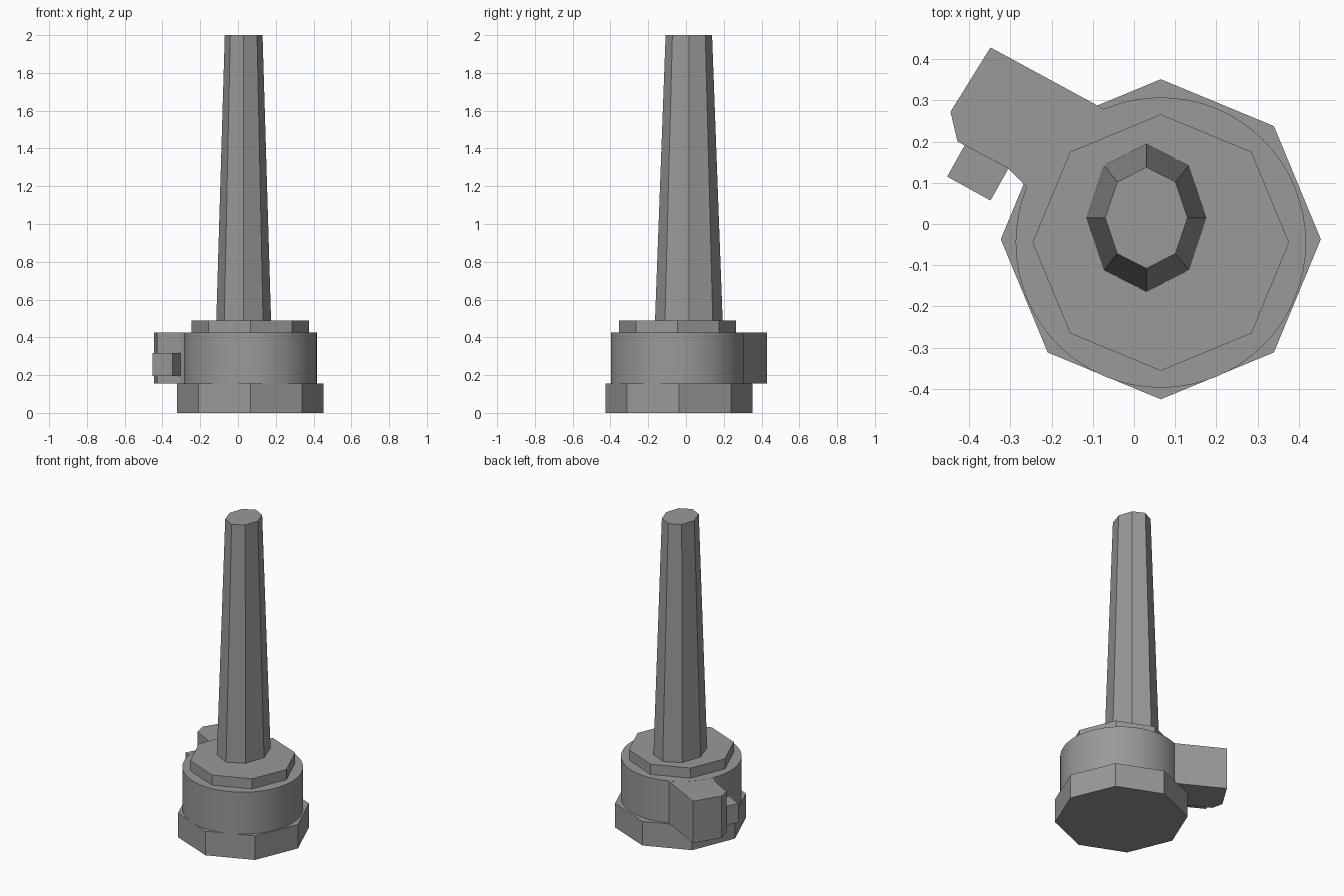
import bpy, math

if "Cube" in bpy.data.objects:
    bpy.data.objects.remove(bpy.data.objects["Cube"])

grey = bpy.data.materials.new("grey")
grey.diffuse_color = (0.32, 0.32, 0.32, 1)
grey.use_nodes = True
grey.node_tree.nodes["Principled BSDF"].inputs["Base Color"].default_value = grey.diffuse_color


def loft(name, bottom, top, z0, z1):
    """Solid between two matching counter-clockwise outlines."""
    n = len(bottom)
    verts = [(x, y, z0) for x, y in bottom] + [(x, y, z1) for x, y in top]
    faces = [tuple(reversed(range(n))), tuple(range(n, 2 * n))]
    faces += [(i, (i + 1) % n, (i + 1) % n + n, i + n) for i in range(n)]
    mesh = bpy.data.meshes.new(name)
    mesh.from_pydata(verts, [], faces)
    mesh.materials.append(grey)
    obj = bpy.data.objects.new(name, mesh)
    bpy.context.collection.objects.link(obj)
    return obj


def ring(cx, cy, rx, ry, n=8):
    return [(cx + rx * math.cos(math.tau * i / n),
             cy + ry * math.sin(math.tau * i / n)) for i in range(n)]


def prism(name, outline, z0, z1):
    return loft(name, outline, outline, z0, z1)


# octagonal foot
prism("base", ring(0.065, -0.037, 0.388, 0.388), 0, 0.155)

# round body with smooth side
drum = prism("drum", ring(0.065, -0.045, 0.352, 0.352, 64), 0.155, 0.425)
bpy.context.view_layer.objects.active = drum
drum.select_set(True)
bpy.ops.object.shade_smooth_by_angle(angle=math.radians(30))

# octagonal collar under the stem
prism("collar", ring(0.065, -0.045, 0.311, 0.311), 0.425, 0.49)

# tapered oval stem
loft("stem", ring(0.03, 0.015, 0.145, 0.179),
     ring(0.03, 0.015, 0.1, 0.123), 0.49, 2.0)

# angled side block running into the drum
prism("side_block", [(-0.348, 0.428), (-0.445, 0.272), (-0.428, 0.2),
                     (-0.305, 0.135), (-0.265, 0.095), (-0.2, 0.0),
                     (0.0, 0.1), (-0.075, 0.28)], 0.155, 0.4245)

# small lug on the block
prism("lug", [(-0.38, 0.245), (-0.453, 0.115),
              (-0.348, 0.057), (-0.275, 0.187)], 0.195, 0.317)
